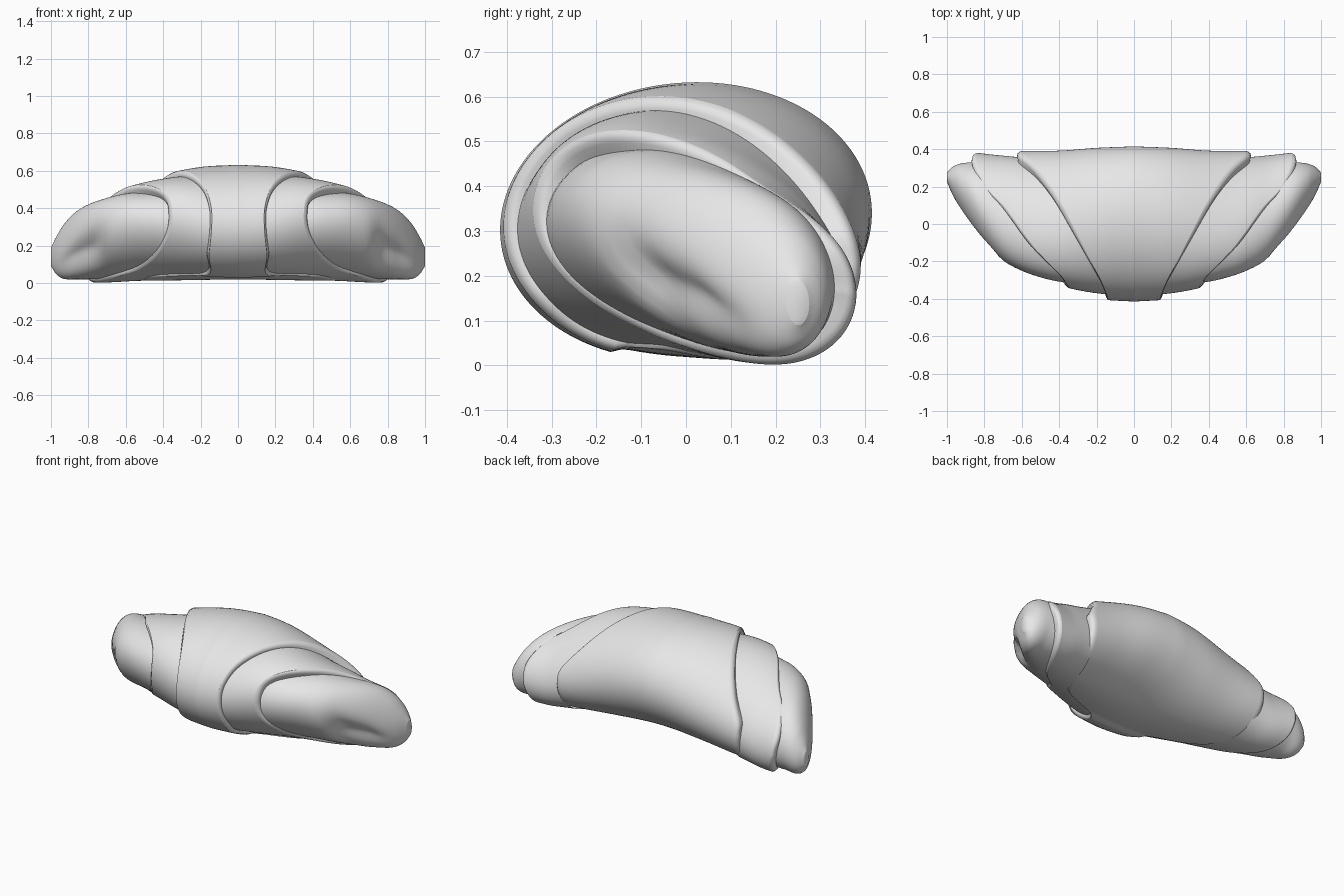
import bpy, math

if "Cube" in bpy.data.objects:
    bpy.data.objects.remove(bpy.data.objects["Cube"])

SEG = 120  # sides around the roll

grey = bpy.data.materials.new("plain grey")
grey.diffuse_color = (0.8, 0.8, 0.8, 1)
grey.use_nodes = True
grey.node_tree.nodes["Principled BSDF"].inputs["Base Color"].default_value = grey.diffuse_color


def curve(table, x):
    """Smooth interpolation through rows of (position, value, value...)."""
    n = len(table)
    x = min(max(x, table[0][0]), table[-1][0])
    i = max(k for k in range(n - 1) if table[k][0] <= x)

    def slope(k, c):
        a, b = table[max(k - 1, 0)], table[min(k + 1, n - 1)]
        return (b[c] - a[c]) / (b[0] - a[0])

    p, q = table[i], table[i + 1]
    h = q[0] - p[0]
    t = (x - p[0]) / h
    return [p[c] * (1 + 2 * t) * (1 - t) ** 2 + q[c] * t * t * (3 - 2 * t)
            + h * slope(i, c) * t * (1 - t) ** 2 + h * slope(i + 1, c) * t * t * (t - 1)
            for c in range(1, len(p))]


def step(a, b, x):
    t = min(max((x - a) / (b - a), 0), 1)
    return t * t * (3 - 2 * t)


# Cross-sections along x: (x, front y, back y, bottom z, top z)
MIDDLE = [(0, -.415, .415, .01, .632), (.2, -.40, .407, .01, .62),
          (.4, -.355, .392, .01, .58), (.64, -.28, .39, .01, .50)]
SHOULDER = [(0, -.38, .36, .03, .577), (.15, -.376, .36, .03, .575),
            (.35, -.342, .355, .022, .565), (.57, -.268, .355, .01, .52),
            (.7, -.185, .365, .003, .465), (.88, -.04, .385, 0, .36)]
TIP = [(.25, -.32, .32, .05, .5), (.4, -.308, .32, .046, .495), (.5, -.285, .32, .04, .485),
       (.6, -.25, .325, .033, .478), (.7, -.195, .335, .025, .455),
       (.8, -.095, .335, .02, .42), (.87, -.005, .33, .02, .378),
       (.93, .085, .322, .022, .315), (.97, .155, .305, .045, .25),
       (1.0, .225, .275, .09, .19)]

# Spiral edges of the layers: (angle from back over the top, x of edge)
MIDDLE_EDGE = [(0, .625), (20, .615), (45, .53), (90, .36), (135, .2), (160, .155),
               (180, .15), (210, .165), (247, .19), (258, .42), (270, .51),
               (290, .575), (320, .61), (360, .625)]
SHOULDER_EDGE = [(0, .86), (40, .865), (75, .81), (90, .71), (120, .56), (150, .40),
                 (175, .37), (200, .39), (230, .47), (250, .56), (265, .69),
                 (290, .78), (320, .83), (360, .86)]


def flap(x, deg):
    """Dip behind the tucked-under end of the middle layer."""
    return 1 - .045 * step(246, 250, deg) * (1 - step(255, 290, deg))


def dent(x, deg):
    """Pinched hollow in the outer lower side of each tip."""
    wide = math.exp(-((deg - 208) / 27) ** 2)
    return 1 - .28 * wide * step(.71, .78, x) * (1 - step(.85, 1.0, x))


def point(sections, x, deg, inset, shape):
    yf, yb, zb, zt = curve(sections, x)
    a = math.radians(deg)
    tilt = .22 if sections is MIDDLE else .40
    lean = .06 - tilt * step(0, .6, x) + .28 * step(.7, .96, x)
    k = shape(x, deg) if shape else 1
    ry, rz = (yb - yf) / 2 * k - inset, (zt - zb) / 2 * k - inset
    return (x, (yf + yb) / 2 + ry * math.cos(a), (zb + zt) / 2 + rz * math.sin(a + lean))


def layer(name, sections, start, end, rings, lip, shape=None):
    """Half of a rolled layer between two spiral edges, mirrored across x."""
    verts, faces = [], []
    rows = [(math.sin(i / rings * math.pi / 2) if not lip else i / rings, 0, 0)
            for i in range(rings + 1)]
    if lip:  # rounded edge that turns inward
        rows[-1] = (1, -.026, 0)
        rows += [(1, -.013, .004), (1, -.003, .012), (1, 0, .024), (1, -.006, .06)]
    for t, dx, inset in rows:
        for j in range(SEG):
            deg = 360 * j / SEG
            a, b = start(deg), end(deg)
            verts.append(point(sections, a + (b - a) * t + dx, deg, inset, shape))
    for i in range(len(rows) - 1):
        for j in range(SEG):
            k = (j + 1) % SEG
            faces.append((i * SEG + j, i * SEG + k, (i + 1) * SEG + k, (i + 1) * SEG + j))
    if not lip:
        last = (len(rows) - 1) * SEG
        faces.append(tuple(range(last, last + SEG)))
    mesh = bpy.data.meshes.new(name)
    mesh.from_pydata(verts, [], faces)
    mesh.materials.append(grey)
    obj = bpy.data.objects.new(name, mesh)
    bpy.context.collection.objects.link(obj)
    bpy.ops.object.select_all(action='DESELECT')
    obj.select_set(True)
    bpy.context.view_layer.objects.active = obj
    bpy.ops.object.shade_smooth_by_angle(angle=math.radians(50))
    mirror = obj.modifiers.new("both sides", 'MIRROR')
    mirror.use_clip = True
    return obj


def middle_edge(deg):
    return curve(MIDDLE_EDGE, deg)[0]


def shoulder_edge(deg):
    return curve(SHOULDER_EDGE, deg)[0]


# Wide middle wrap, the wraps beside it, and the pinched tips
layer("middle_wrap", MIDDLE, lambda d: 0, middle_edge, 16, True, flap)
layer("shoulder_wraps", SHOULDER, lambda d: middle_edge(d) - .04, shoulder_edge, 14, True)
layer("tips", TIP, lambda d: shoulder_edge(d) - .04, lambda d: 1.0, 30, False, dent)
